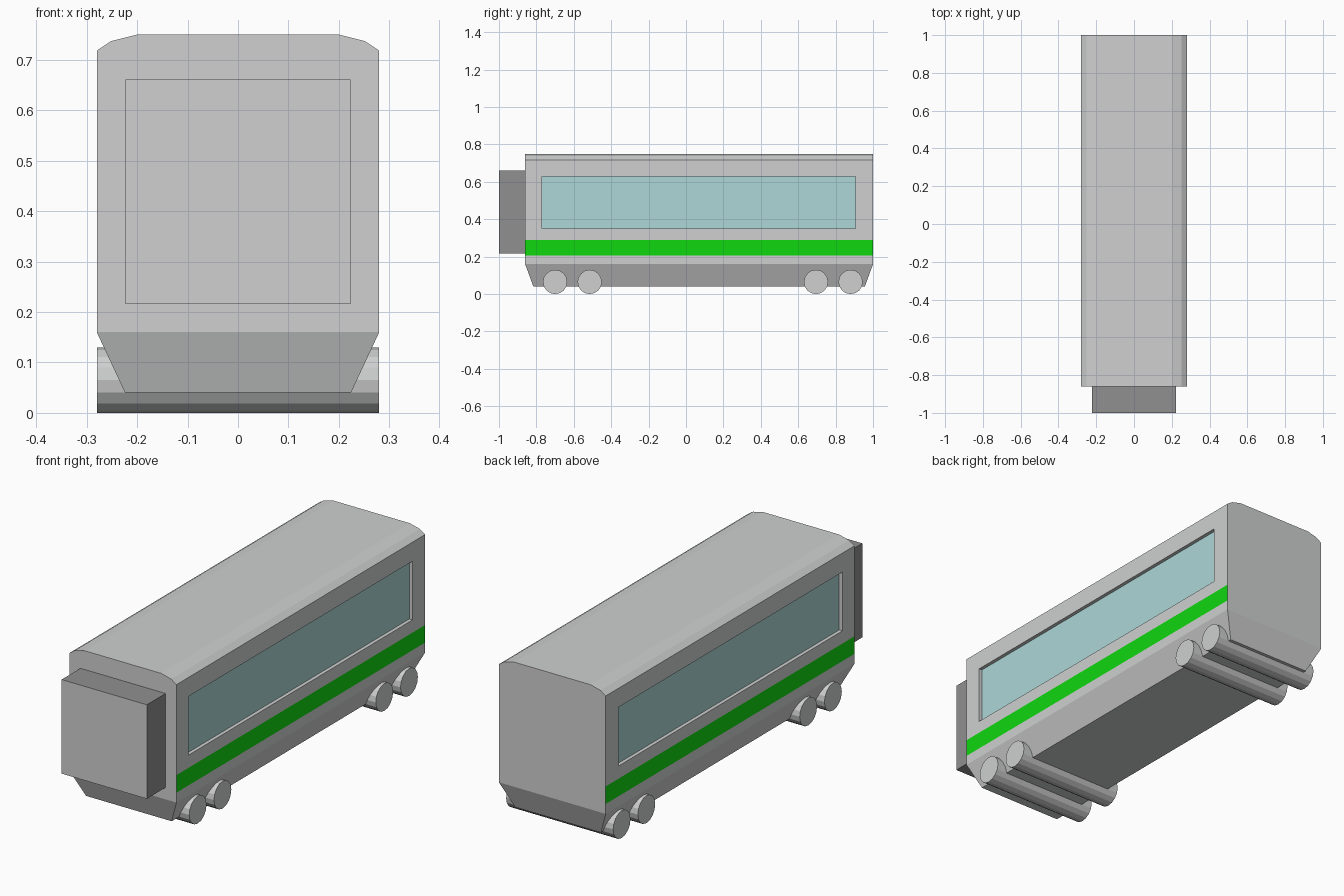
import bpy, bmesh, math
from mathutils import Matrix, Vector

if "Cube" in bpy.data.objects:
    bpy.data.objects.remove(bpy.data.objects["Cube"])


def material(name, rgb):
    m = bpy.data.materials.new(name)
    m.diffuse_color = (*rgb, 1)
    m.use_nodes = True
    m.node_tree.nodes["Principled BSDF"].inputs["Base Color"].default_value = m.diffuse_color
    return m


GREY = material("light grey", (0.62, 0.63, 0.625))
DARK = material("dark grey", (0.28, 0.28, 0.28))
GREEN = material("green stripe", (0.005, 0.68, 0.005))
GLASS = material("window blue", (0.42, 0.68, 0.68))


def finish(bm, name, mats):
    me = bpy.data.meshes.new(name)
    bm.to_mesh(me)
    bm.free()
    for m in mats:
        me.materials.append(m)
    ob = bpy.data.objects.new(name, me)
    bpy.context.collection.objects.link(ob)
    return ob


Y0, Y1 = -0.86, 1.0

# carriage body: cross-section swept along y
bm = bmesh.new()
half = [(0.28, 0.16), (0.28, 0.718), (0.252, 0.737), (0.20, 0.75)]
profile = half + [(-x, z) for x, z in reversed(half)]
front = [bm.verts.new((x, Y0, z)) for x, z in profile]
back = [bm.verts.new((x, Y1, z)) for x, z in profile]
bm.faces.new(front)
bm.faces.new(back[::-1])
n = len(profile)
for i in range(n - 1):              # open underneath, closed by the underframe
    j = (i + 1) % n
    bm.faces.new((front[i], back[i], back[j], front[j]))
bmesh.ops.recalc_face_normals(bm, faces=bm.faces)
bm.normal_update()
if max(bm.faces, key=lambda f: f.calc_center_median().z).normal.z < 0:
    bmesh.ops.reverse_faces(bm, faces=bm.faces)


def sides():
    bm.normal_update()
    return [f for f in bm.faces if abs(f.normal.x) > 0.95]


def cut(co, no, faces):
    edges = {e for f in faces for e in f.edges}
    verts = {v for f in faces for v in f.verts}
    bmesh.ops.bisect_plane(bm, geom=list(verts) + list(edges) + faces,
                           plane_co=co, plane_no=no)


# stripe and window outlines cut into both sides
for z in (0.207, 0.29, 0.35, 0.628):
    cut((0, 0, z), (0, 0, 1), sides())
for y in (-0.77, 0.905):
    cut((0, y, 0), (0, 1, 0),
        [f for f in sides() if 0.35 < f.calc_center_median().z < 0.628])
windows = []
for f in sides():
    c = f.calc_center_bounds()
    if 0.207 < c.z < 0.29:
        f.material_index = 1
    elif 0.35 < c.z < 0.628 and -0.77 < c.y < 0.905:
        windows.append(f)
# recessed glazing
bmesh.ops.inset_individual(bm, faces=windows, thickness=0, depth=-0.017)
for f in windows:
    f.material_index = 2
finish(bm, "carriage_body", [GREY, GREEN, GLASS])

# tapered underframe
bm = bmesh.new()
rings = []
for x, ya, yb, z in ((0.28, Y0, Y1, 0.16), (0.224, -0.816, 0.956, 0.04)):
    rings.append([bm.verts.new(p) for p in
                  ((-x, ya, z), (x, ya, z), (x, yb, z), (-x, yb, z))])
top, low = rings
bm.faces.new(low[::-1])
for i in range(4):
    j = (i + 1) % 4
    bm.faces.new((low[i], low[j], top[j], top[i]))
finish(bm, "underframe", [GREY])

# gangway box on the front: dark sides, light end face
bm = bmesh.new()
bmesh.ops.create_cube(bm, size=1, matrix=Matrix.Translation(
    (0, (Y0 - 1) / 2, 0.4385)) @ Matrix.Diagonal((0.446, 1 + Y0, 0.445, 1)))
bm.normal_update()
for f in bm.faces:
    f.material_index = 0 if f.normal.y < -0.9 else 1
bmesh.ops.delete(bm, geom=[f for f in bm.faces if f.normal.y > 0.9],
                 context='FACES_ONLY')
finish(bm, "gangway", [GREY, DARK])

# full-width wheel rollers
for k, y in enumerate((-0.70, -0.515, 0.695, 0.88)):
    bm = bmesh.new()
    bmesh.ops.create_cone(bm, cap_ends=True, segments=16, radius1=0.065,
                          radius2=0.065, depth=0.56,
                          matrix=Matrix.Translation((0, y, 0.065))
                          @ Matrix.Rotation(math.pi / 2, 4, 'Y'))
    finish(bm, f"wheel_{k + 1}", [GREY])
